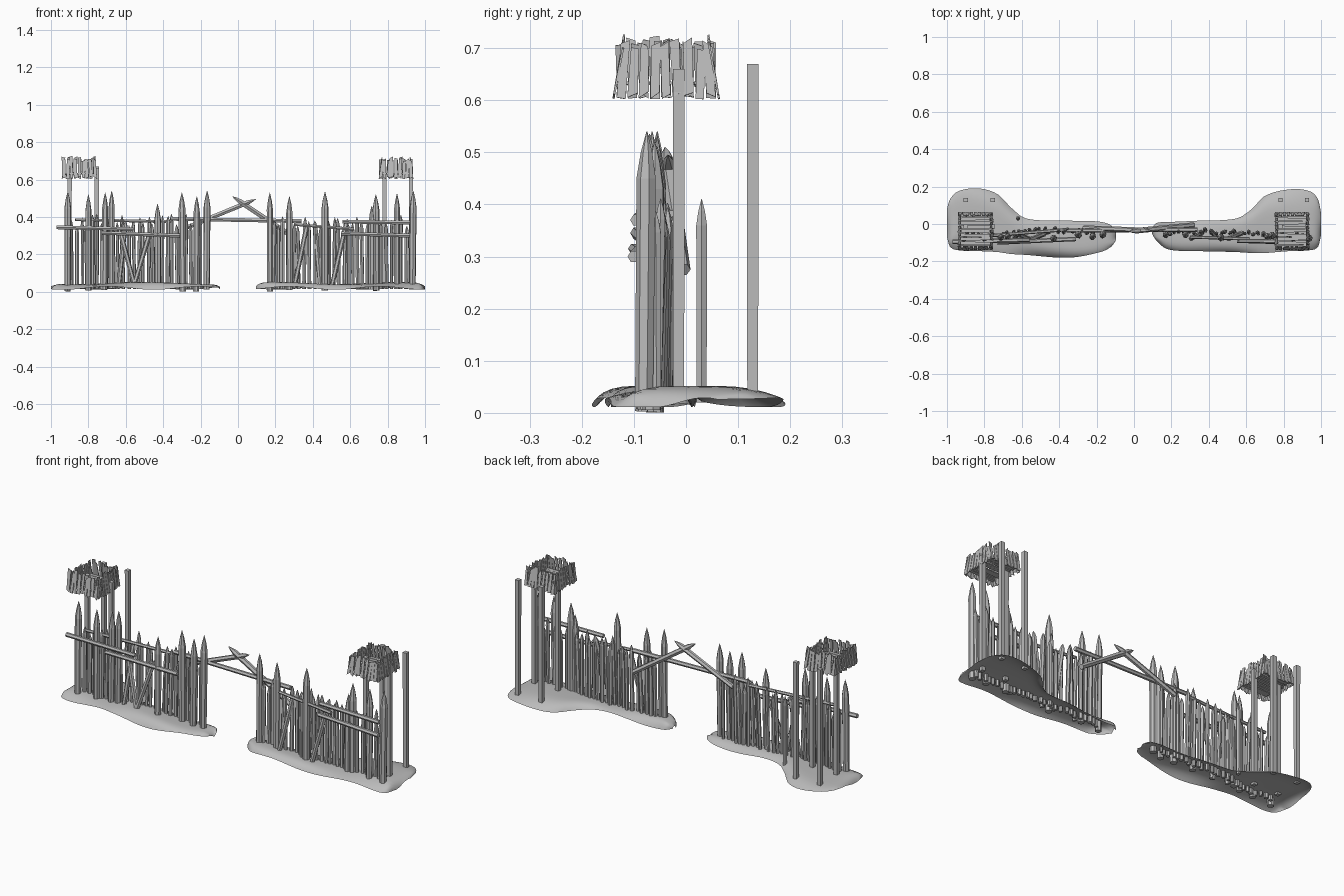
import bpy, bmesh, math, random
from mathutils import Vector

random.seed(7)
cube = bpy.data.objects.get("Cube")
if cube:
    bpy.data.objects.remove(cube)

grey = bpy.data.materials.new("weathered_grey")
grey.use_nodes = True
GREY = (0.5, 0.5, 0.5, 1)
grey.diffuse_color = GREY
grey.node_tree.nodes["Principled BSDF"].inputs["Base Color"].default_value = GREY
rnd = random.uniform


def finish(name, bm, smooth=False):
    bmesh.ops.recalc_face_normals(bm, faces=bm.faces)
    mesh = bpy.data.meshes.new(name)
    bm.to_mesh(mesh)
    bm.free()
    mesh.materials.append(grey)
    ob = bpy.data.objects.new(name, mesh)
    bpy.context.collection.objects.link(ob)
    for p in mesh.polygons:
        p.use_smooth = smooth
    return ob


def stick(bm, a, b, r, tip=0.0, sides=6, flat=1.0, turn=0.0):
    """Pole from a to b, with a sharpened end of length tip."""
    a, b = Vector(a), Vector(b)
    axis = b - a
    length = axis.length
    rot = axis.to_track_quat('Z', 'Y')
    rows = [(0, 0.92), (length - tip, 1)]
    if tip:
        rows += [(length - tip * 0.45, 0.6), (length, 0.05)]
    rings = []
    for h, s in rows:
        ring = []
        for i in range(sides):
            t = math.tau * i / sides + turn
            v = Vector((math.cos(t) * r * s, math.sin(t) * r * s * flat, h))
            ring.append(bm.verts.new(a + rot @ v))
        rings.append(ring)
    for lo, hi in zip(rings, rings[1:]):
        for i in range(sides):
            j = (i + 1) % sides
            bm.faces.new((lo[i], lo[j], hi[j], hi[i]))
    bm.faces.new(rings[0][::-1])
    bm.faces.new(rings[-1])


def board(bm, a, b, across, w, thick):
    """Flat plank with ragged slanted ends."""
    a, b, across = Vector(a), Vector(b), Vector(across)
    out = (b - a).cross(across).normalized() * thick / 2
    axis = (b - a).normalized()
    vs = []
    for p, k in ((a, w * rnd(.8, 1.1)), (b, w * rnd(.7, 1.1))):
        for s in (-1, 1):
            q = p + across * s * k / 2 + axis * rnd(-.008, .008)
            vs += [bm.verts.new(q - out), bm.verts.new(q + out)]
    for f in ((0, 1, 3, 2), (4, 6, 7, 5), (0, 4, 5, 1),
              (2, 3, 7, 6), (0, 2, 6, 4), (1, 5, 7, 3)):
        bm.faces.new([vs[i] for i in f])


def spline(pts, x):
    """Smooth interpolation through rows of (x, low y, high y)."""
    i = max(k for k in range(len(pts) - 1) if pts[k][0] <= x + 1e-6)
    p = [pts[min(max(i + k, 0), len(pts) - 1)] for k in (-1, 0, 1, 2)]
    dx = p[2][0] - p[1][0]
    t = (x - p[1][0]) / dx
    out = []
    for c in (1, 2):
        m0 = (p[2][c] - p[0][c]) / (p[2][0] - p[0][0]) * dx
        m1 = (p[3][c] - p[1][c]) / (p[3][0] - p[1][0]) * dx
        out.append((2*t**3 - 3*t*t + 1) * p[1][c] + (t**3 - 2*t*t + t) * m0
                   + (3*t*t - 2*t**3) * p[2][c] + (t**3 - t*t) * m1)
    return out


# Ground patches: thin mounded sheets
def ground(name, pts):
    bm = bmesh.new()
    x0, x1 = pts[0][0], pts[-1][0]
    nx, ny = 48, 14
    grid = []
    for i in range(nx + 1):
        u = 0.5 - 0.5 * math.cos(math.pi * i / nx)
        x = x0 + (x1 - x0) * u
        lo, hi = spline(pts, x)
        col = []
        for j in range(ny + 1):
            v = -math.cos(math.pi * j / ny)
            e = max(abs(v) ** 4, abs(2 * u - 1) ** 24)
            rim = 0.02 + 0.009 * math.sin(x * 13 + v * 2)
            top = 0.046 + 0.006 * math.sin(x * 9 + v)
            col.append(bm.verts.new((x, (lo + hi) / 2 + (hi - lo) / 2 * v,
                                     top + (rim - top) * e)))
        grid.append(col)
    for i in range(nx):
        for j in range(ny):
            bm.faces.new((grid[i][j], grid[i+1][j], grid[i+1][j+1], grid[i][j+1]))
    ob = finish(name, bm, True)
    # the sheet faces upward
    if ob.data.polygons[len(ob.data.polygons) // 2].normal.z < 0:
        ob.data.flip_normals()


ground("right_ground", [(-1, -.07, .08), (-.985, -.12, .13), (-.94, -.14, .175),
                        (-.83, -.145, .19), (-.73, -.15, .16), (-.66, -.16, .09),
                        (-.58, -.165, .03), (-.35, -.18, .018), (-.18, -.15, .012),
                        (-.12, -.12, -.01), (-.095, -.085, -.05)])
ground("left_ground", [(.095, -.05, -.02), (.12, -.09, .005), (.18, -.135, .01),
                       (.35, -.145, .018), (.55, -.15, .03), (.63, -.155, .08),
                       (.7, -.155, .15), (.83, -.145, .185), (.94, -.14, .175),
                       (.985, -.12, .13), (1, -.06, .06)])

# Large sharpened stakes: (x, y, top)
big = {
    "right": [(-.91, -.08, .535), (-.80, -.08, .52), (-.71, -.075, .53),
              (-.675, -.07, .54), (-.43, -.08, .47), (-.30, -.06, .53),
              (-.22, -.07, .51), (-.165, -.06, .54)],
    "left": [(.17, -.06, .53), (.275, -.06, .51), (.465, -.075, .535),
             (.715, -.07, .46), (.737, -.065, .52), (.85, -.08, .525),
             (.937, -.08, .54)]}
for side, rows in big.items():
    bm = bmesh.new()
    for x, y, top in rows:
        stick(bm, (x + rnd(-.005, .005), y, rnd(0, .02)), (x, y + .005, top),
              rnd(.017, .02), .09, 7, 1, rnd(0, 1))
    finish(side + "_large_stakes", bm)

# Rows of small stakes
for side, x0, x1 in (("right", -.89, -.18), ("left", .19, .95)):
    bm = bmesh.new()
    x = x0
    while x < x1:
        near_end = abs(x) > .66
        y = (-.06 if near_end else -.045 + .03 * (abs(x) - .2) * (side == "right")) + rnd(-.008, .008)
        stick(bm, (x, y, .015), (x + rnd(-.008, .008), y + rnd(-.004, .012), rnd(.35, .42)),
              rnd(.009, .013), .04, 6, 1, rnd(0, 1))
        x += rnd(.021, .031)
    finish(side + "_small_stakes", bm)

bm = bmesh.new()
stick(bm, (-.62, .03, .02), (-.62, .03, .41), .012, .05)
finish("rear_stake", bm)

# Leaning braces in front of and behind the walls
bm = bmesh.new()
for xa, xb, y, top in ((-.55, -.63, -.085, .32), (-.56, -.47, -.085, .32),
                       (-.64, -.60, -.075, .38), (.30, .37, -.08, .36),
                       (.50, .585, -.08, .39), (.44, .41, -.07, .38)):
    stick(bm, (xa, y, .02), (xb, y + .035, top), .013, .03)
finish("leaning_braces", bm)

# Horizontal rails
bm = bmesh.new()
for a, b, r in (((-.56, -.085, .335), (-.97, -.095, .345), .012),
                ((-.87, -.07, .385), (-.36, -.03, .375), .009),
                ((-.73, -.10, .315), (-.31, -.08, .30), .012),
                ((.56, -.09, .375), (.92, -.095, .37), .012),
                ((.55, -.09, .312), (.92, -.10, .30), .012),
                ((.30, -.07, .36), (.62, -.08, .335), .009)):
    stick(bm, a, b, r)
finish("wall_rails", bm)

# Gate lintel and crossed beams
bm = bmesh.new()
stick(bm, (-.36, -.035, .39), (.34, -.03, .378), .012)
stick(bm, (-.27, -.02, .345), (.095, -.035, .495), .014, .05)
stick(bm, (.32, -.005, .275), (-.03, -.04, .51), .015, .05)
finish("gate_beams", bm)

# Watchtowers: four posts, plank floor, splayed plank parapet
for side, xa, xb, xl, xr in (("right", -.90, -.755, -.94, -.755),
                             ("left", .783, .925, .755, .935)):
    bm = bmesh.new()
    for x in (xa, xb):
        for y, top in ((-.014, .66), (.128, .67)):
            stick(bm, (x, y, .03), (x, y, top), .016, 0, 4, 1, math.pi / 4)
    finish(side + "_tower_posts", bm)

    bm = bmesh.new()
    cx, cy, hx, hy = (xl + xr) / 2, -.038, (xr - xl) / 2, .1
    n = 9
    for k in range(n):
        y = cy - hy * .85 + hy * 1.7 * k / (n - 1)
        board(bm, (xl + .012, y, .63 + rnd(-.003, .003)),
              (xr - .012, y + rnd(-.004, .004), .633), (0, 1, 0), .017, .005)
    finish(side + "_tower_floor", bm)

    bm = bmesh.new()
    for k in range(n):
        t = -1 + 2 * k / (n - 1)
        for s in (-1, 1):
            lean = rnd(-.006, .006)
            z = rnd(.70, .72)
            board(bm, (cx + t * hx * .9, cy + s * hy, .61),
                  (cx + t * hx * .88 + lean, cy + s * (hy - .018), z), (1, 0, 0), .018, .004)
            board(bm, (cx + s * hx, cy + t * hy * .86, .61),
                  (cx + s * (hx - .014), cy + t * hy * .83 - lean, z), (0, 1, 0), .018, .004)
    finish(side + "_tower_parapet", bm)
